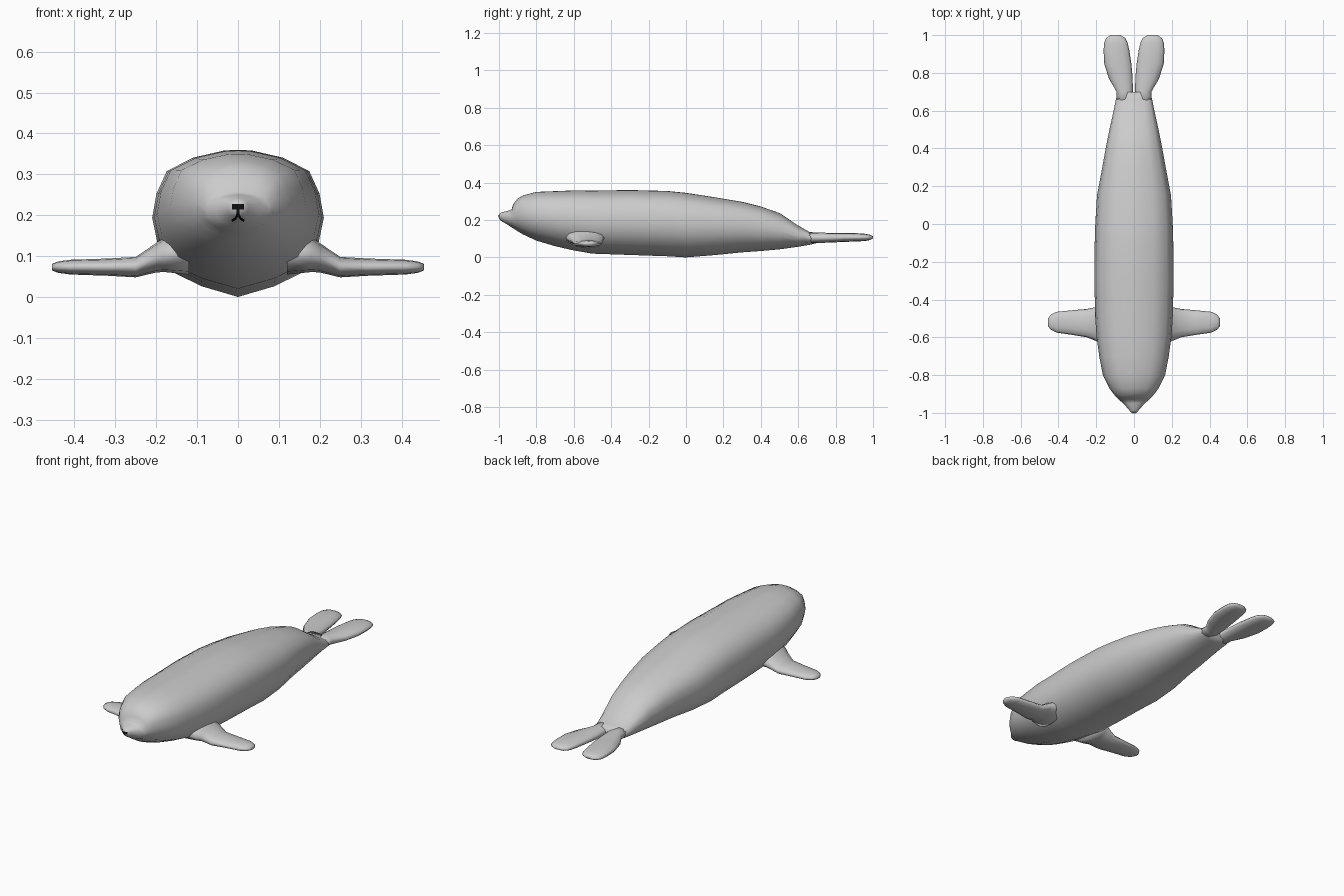
import bpy, math
from mathutils import Vector
from mathutils.bvhtree import BVHTree

if "Cube" in bpy.data.objects:
    bpy.data.objects.remove(bpy.data.objects["Cube"])


def material(name, rgb):
    m = bpy.data.materials.new(name)
    m.diffuse_color = (*rgb, 1)
    m.use_nodes = True
    m.node_tree.nodes["Principled BSDF"].inputs["Base Color"].default_value = m.diffuse_color
    return m


GREY = material("seal grey", (0.6, 0.6, 0.6))
BLACK = material("nose black", (0.005, 0.005, 0.005))


def make(name, verts, faces, mat):
    me = bpy.data.meshes.new(name)
    me.from_pydata(verts, [], faces)
    me.materials.append(mat)
    ob = bpy.data.objects.new(name, me)
    bpy.context.collection.objects.link(ob)
    for p in me.polygons:
        p.use_smooth = True
    return ob


def loft(name, rings, mat):
    """Skin a list of equal-sized rings and close both ends."""
    n = len(rings[0])
    verts = [p for r in rings for p in r]
    faces = [(i * n + j, i * n + (j + 1) % n, (i + 1) * n + (j + 1) % n, (i + 1) * n + j)
             for i in range(len(rings) - 1) for j in range(n)]
    faces += [tuple(reversed(range(n))), tuple(range(len(verts) - n, len(verts)))]
    ob = make(name, verts, faces, mat)
    import bmesh
    bm = bmesh.new()
    bm.from_mesh(ob.data)
    bmesh.ops.recalc_face_normals(bm, faces=bm.faces)
    bm.to_mesh(ob.data)
    bm.free()
    return ob


# Body: one cross-section scaled along y (y, half width, bottom, top)
half = [(0, 1), (0.16, 0.995), (0.52, 0.945), (0.83, 0.85), (0.95, 0.69), (1, 0.52),
        (0.94, 0.35), (0.76, 0.17), (0.43, 0.075), (0, 0)]
section = half + [(-x, z) for x, z in half[-2:0:-1]]
stations = [(-1.0, 0.012, 0.207, 0.231), (-0.985, 0.026, 0.194, 0.241), (-0.95, 0.056, 0.172, 0.25),
            (-0.932, 0.078, 0.16, 0.257), (-0.925, 0.086, 0.156, 0.283), (-0.9, 0.108, 0.14, 0.315),
            (-0.87, 0.13, 0.122, 0.332), (-0.8, 0.165, 0.09, 0.35), (-0.7, 0.184, 0.06, 0.354),
            (-0.6, 0.198, 0.037, 0.358), (-0.5, 0.205, 0.02, 0.357), (-0.3, 0.21, 0.013, 0.36),
            (-0.1, 0.208, 0.006, 0.355), (0.0, 0.205, 0.0, 0.345), (0.15, 0.196, 0.012, 0.322),
            (0.3, 0.168, 0.027, 0.297), (0.4, 0.15, 0.034, 0.272), (0.5, 0.13, 0.043, 0.237),
            (0.6, 0.108, 0.057, 0.17), (0.66, 0.096, 0.067, 0.136), (0.7, 0.086, 0.077, 0.132)]
body = loft("body", [[(x * w, y, b + z * (t - b)) for x, z in section]
                     for y, w, b, t in stations], GREY)


def oval(n=12):
    return [(math.cos(a), math.sin(a)) for a in (2 * math.pi * i / n for i in range(n))]


# Flippers: oval sections, mirrored left and right
fore = [(0.12, -0.54, 0.11, 0.11, 0.055), (0.18, -0.537, 0.1, 0.103, 0.042),
        (0.2, -0.53, 0.09, 0.096, 0.036), (0.25, -0.525, 0.075, 0.073, 0.025),
        (0.32, -0.522, 0.066, 0.073, 0.021), (0.41, -0.52, 0.055, 0.073, 0.018),
        (0.44, -0.52, 0.04, 0.073, 0.014), (0.455, -0.52, 0.02, 0.073, 0.008)]
hind = [(0.62, 0.05, 0.046, 0.105, 0.028), (0.7, 0.049, 0.043, 0.105, 0.028),
        (0.77, 0.07, 0.063, 0.105, 0.026), (0.85, 0.086, 0.072, 0.107, 0.024),
        (0.92, 0.093, 0.068, 0.107, 0.022), (0.96, 0.096, 0.062, 0.107, 0.019),
        (0.985, 0.097, 0.05, 0.107, 0.014), (1.0, 0.097, 0.026, 0.107, 0.006)]
for side, s in (("left", 1), ("right", -1)):
    loft("front_flipper_" + side, [[(s * x, y + hy * c, z + hz * q) for c, q in oval()]
                                   for x, y, hy, z, hz in fore], GREY)
    loft("hind_flipper_" + side, [[(s * (x + hx * c), y, z + hz * q) for c, q in oval()]
                                  for y, x, hx, z, hz in hind], GREY)

# Nose and mouth: thin strips laid onto the snout surface
tree = BVHTree.FromPolygons([v.co for v in body.data.vertices],
                            [tuple(p.vertices) for p in body.data.polygons])


def strip(name, path, width, steps=6):
    pts = [Vector(p) for p in path]
    verts = []
    for i in range(steps + 1):
        t = i / steps * (len(pts) - 1)
        k = min(int(t), len(pts) - 2)
        d = (pts[k + 1] - pts[k]).normalized()
        c = pts[k].lerp(pts[k + 1], t - k)
        for o in (-1, 0, 1):
            x, z = c.x - d.y * o * width / 2, c.y + d.x * o * width / 2
            hit = tree.ray_cast(Vector((x, -2, z)), Vector((0, 1, 0)))[0]
            verts.append((x, (hit.y if hit else -0.99) - 0.002, z))
    faces = [(3 * i + j, 3 * i + j + 1, 3 * i + j + 4, 3 * i + j + 3)
             for i in range(steps) for j in (0, 1)]
    make(name, verts, faces, BLACK)


strip("nose", [(-0.015, 0.221), (0.015, 0.221)], 0.013)
strip("mouth_middle", [(0, 0.217), (0, 0.2)], 0.007)
for side, s in (("left", 1), ("right", -1)):
    strip("mouth_" + side, [(0, 0.203), (s * 0.006, 0.192), (s * 0.015, 0.186)], 0.006)
